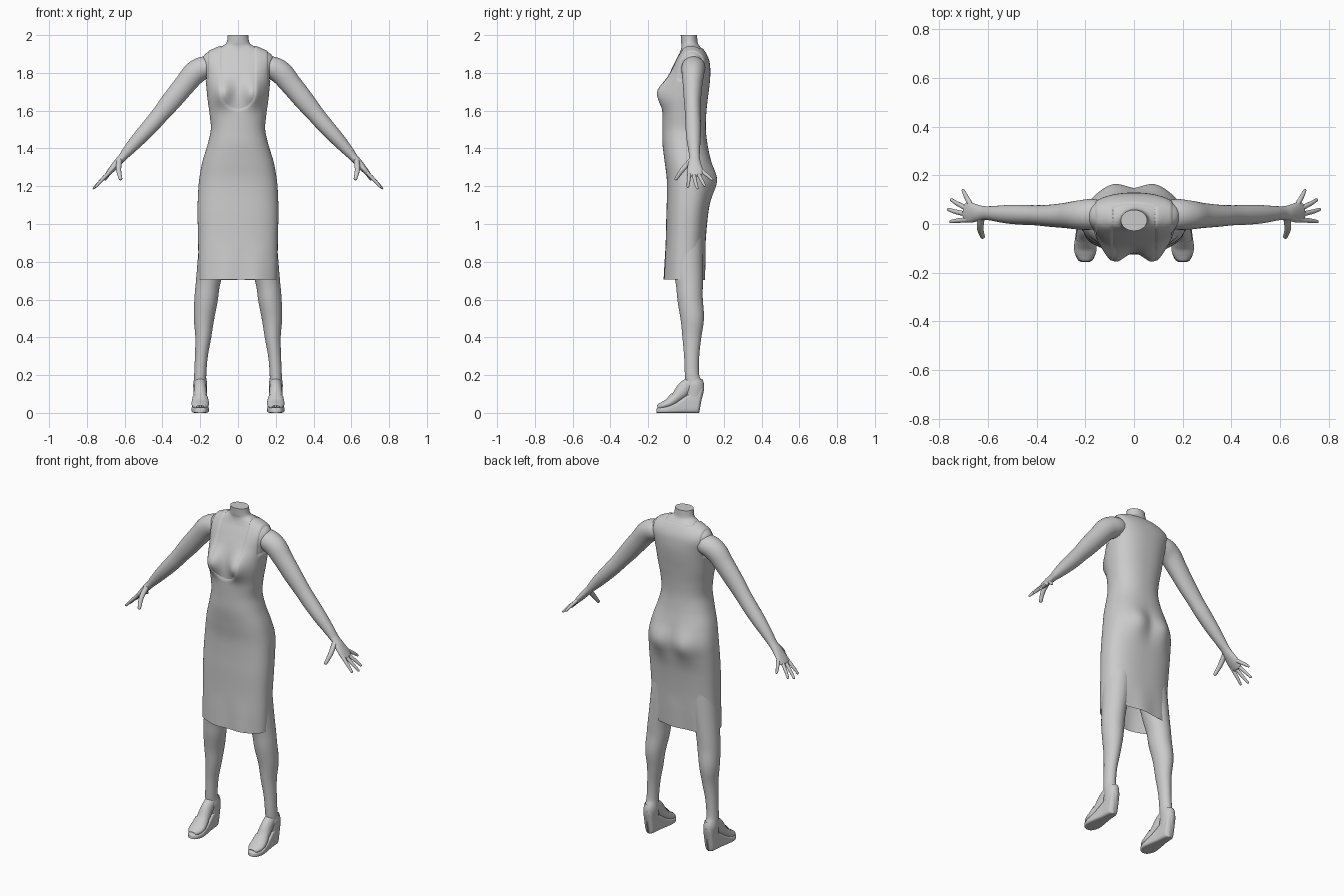
import bpy, bmesh, math
from mathutils import Vector


def spline(rows, sub):
    """Catmull-Rom interpolation of equal-length tuples."""
    out, n = [], len(rows)
    for i in range(n - 1):
        a, b, c, d = rows[max(i - 1, 0)], rows[i], rows[i + 1], rows[min(i + 2, n - 1)]
        for k in range(sub):
            t = k / sub
            out.append(tuple(0.5 * (2 * q + (r - p) * t + (2 * p - 5 * q + 4 * r - s) * t * t
                                    + (3 * q - p - 3 * r + s) * t ** 3)
                             for p, q, r, s in zip(a, b, c, d)))
    out.append(tuple(rows[-1]))
    return out


def superpoint(t, n):
    c, s = math.cos(t), math.sin(t)
    return (math.copysign(abs(c) ** (2 / n), c), math.copysign(abs(s) ** (2 / n), s))


def skin_rings(rings, cap_start, cap_end):
    bm = bmesh.new()
    vs = [[bm.verts.new(p) for p in ring] for ring in rings]
    m = len(rings[0])
    for a, b in zip(vs, vs[1:]):
        for j in range(m):
            k = (j + 1) % m
            bm.faces.new((a[j], a[k], b[k], b[j]))
    if cap_start:
        bm.faces.new(vs[0][::-1])
    if cap_end:
        bm.faces.new(vs[-1])
    bm.normal_update()
    return bm


def finish(name, bm, mirror=False):
    me = bpy.data.meshes.new(name)
    bm.to_mesh(me)
    bm.free()
    ob = bpy.data.objects.new(name, me)
    bpy.context.collection.objects.link(ob)
    if mirror:
        ob.modifiers.new("mirror", 'MIRROR')
    bpy.ops.object.select_all(action='DESELECT')
    ob.select_set(True)
    bpy.context.view_layer.objects.active = ob
    bpy.ops.object.shade_smooth_by_angle(angle=math.radians(50))
    return ob


def tube(name, rows, hint=(0, 1, 0), sub=6, sides=24, round_end=True, caps=(True, True)):
    """Mirrored limb along (x, y, z, radius along hint, other radius)."""
    rows = spline(rows, sub)
    pts = [Vector(r[:3]) for r in rows]
    rad = [r[3:] for r in rows]
    if round_end:
        T, (ra, rb) = (pts[-1] - pts[-2]).normalized(), rad[-1]
        end = pts[-1].copy()
        for a in (30, 55, 75, 87):
            f = math.radians(a)
            pts.append(end + T * min(ra, rb) * math.sin(f))
            rad.append((ra * math.cos(f), rb * math.cos(f)))
    rings = []
    for i, p in enumerate(pts):
        T = (pts[min(i + 1, len(pts) - 1)] - pts[max(i - 1, 0)]).normalized()
        u = Vector(hint)
        u = (u - T * u.dot(T)).normalized()
        v = T.cross(u)
        rings.append([p + u * rad[i][0] * math.cos(a) + v * rad[i][1] * math.sin(a)
                      for a in (2 * math.pi * j / sides for j in range(sides))])
    return finish(name, skin_rings(rings, *caps), True)


# Body sections: z, half width, front y, back y, squareness
BODY = [
    (0.705, .203, -.112, .092, 2.5), (0.80, .205, -.108, .096, 2.5), (0.92, .206, -.102, .100, 2.5),
    (1.05, .209, -.099, .112, 2.5), (1.15, .207, -.096, .127, 2.5), (1.24, .200, -.097, .138, 2.5),
    (1.33, .183, -.108, .126, 2.4), (1.42, .156, -.119, .109, 2.3), (1.50, .139, -.120, .100, 2.3),
    (1.58, .145, -.120, .102, 2.3), (1.66, .156, -.117, .110, 2.4), (1.74, .164, -.105, .120, 2.4),
    (1.80, .172, -.085, .124, 2.4), (1.85, .186, -.062, .121, 2.4), (1.88, .186, -.047, .113, 2.3),
    (1.905, .166, -.034, .100, 2.2), (1.928, .118, -.026, .084, 2.1), (1.945, .078, -.024, .070, 2),
    (1.962, .060, -.026, .062, 2), (2.0, .054, -.028, .058, 2)]


def body(zmin):
    rings, sides = [], 112
    for z, hw, yf, yb, n in spline(BODY, 8):
        if z < zmin:
            continue
        ring = []
        for j in range(sides):
            c, s = superpoint(2 * math.pi * j / sides, n)
            x, y = hw * c, (yf + yb) / 2 + (yb - yf) / 2 * s
            if s < 0:   # bust
                y -= .05 * min(1, -2 * s) * math.exp(-((abs(x) - .08) / .05) ** 2 - ((z - 1.695) / .068) ** 2)
            else:       # seat
                y += .026 * min(1, 2 * s) * math.exp(-((abs(x) - .085) / .065) ** 2 - ((z - 1.23) / .085) ** 2)
            # soft ripples towards the hem
            y += .004 * math.sin(38 * x + 1) * max(0, (0.9 - z) / .2) * abs(s)
            ring.append((x, y, z))
        rings.append(ring)
    return rings


# Torso and neck
finish("torso_and_neck", skin_rings(body(1.45), False, True))


# Dress: hugs the body, and dips under the skin at neckline and armholes
def dress_distance(p):
    x, y, z = abs(p.x), p.y, p.z
    if y < .03:
        neck = x - .087
        if z < 1.70:
            neck = (math.hypot(x / .087, (z - 1.70) / .09) - 1) * .088
    else:
        neck = max(x - .087, 1.93 - z)
    arm = max(.158 - x, 1.765 - z)
    return min(neck, arm)


bm = skin_rings(body(0), False, False)
shift = {v: max(-.004, min(.005, dress_distance(v.co) * .9)) for v in bm.verts}
moves = [(v, v.normal.copy() * d) for v, d in shift.items()]
for v, d in moves:
    v.co += d
buried = [f for f in bm.faces if all(shift[v] <= -.0039 for v in f.verts)]
bmesh.ops.delete(bm, geom=buried, context='FACES')
finish("dress", bm)

# Arms with palms
tube("arm", [
    (.09, .040, 1.825, .045, .040), (.165, .040, 1.830, .062, .058), (.225, .037, 1.803, .060, .062),
    (.280, .035, 1.740, .052, .057), (.350, .034, 1.655, .045, .053), (.410, .036, 1.582, .041, .046),
    (.460, .038, 1.523, .041, .043), (.520, .040, 1.457, .038, .038), (.575, .043, 1.396, .031, .030),
    (.612, .045, 1.353, .028, .022), (.642, .045, 1.320, .034, .020), (.672, .047, 1.285, .042, .016),
    (.692, .050, 1.262, .038, .012)], sides=32)

# Fingers and thumb: root, middle, tip
FINGERS = {
    "index_finger": ((.680, .018, 1.275), (.722, .014, 1.232), (.753, .010, 1.198)),
    "middle_finger": ((.685, .040, 1.270), (.732, .050, 1.222), (.763, .060, 1.190)),
    "ring_finger": ((.682, .062, 1.272), (.722, .082, 1.234), (.750, .099, 1.203)),
    "little_finger": ((.670, .078, 1.285), (.690, .113, 1.257), (.702, .138, 1.236)),
    "thumb": ((.628, .026, 1.335), (.632, -.018, 1.288), (.622, -.052, 1.240))}
for name, (a, b, c) in FINGERS.items():
    r = .015 if name == "thumb" else .0105
    hint = (1, 0, 0) if name == "thumb" else (0, 1, 0)
    tube(name, [a + (r, r), b + (r * .9, r * .85), c + (r * .65, r * .6)], hint, sides=14, sub=5)

# Legs
tube("leg", [
    (.112, .005, 1.00, .085, .085), (.140, .010, .80, .080, .074), (.160, .018, .68, .071, .064),
    (.169, .022, .60, .067, .062), (.180, .033, .50, .062, .054), (.184, .031, .40, .050, .042),
    (.194, .030, .30, .040, .034), (.200, .032, .20, .038, .032), (.200, .042, .15, .045, .034),
    (.200, .045, .11, .042, .032)], sides=32)

# Feet and toes
tube("foot", [
    (.2, .035, .170, .029, .030), (.2, -.008, .128, .033, .040), (.2, -.050, .083, .037, .030),
    (.2, -.090, .053, .040, .021), (.2, -.120, .040, .036, .013)], (1, 0, 0))
for i in range(5):
    x, back = .174 + .0125 * i, .010 * abs(i - 1.5) / 1.5
    tube(f"toe_{i + 1}", [(x, -.110, .042, .007, .008), (x, -.128 + back, .039, .007, .008),
                          (x, -.142 + back, .034, .006, .006)], (1, 0, 0), sub=3, sides=10)

# Wedge soles: y, top z, half width, backward lean
rings = []
for y, top, hw, lean in spline([
        (-.157, .020, .014, 0), (-.147, .027, .031, 0), (-.110, .032, .045, 0), (-.060, .050, .042, 0),
        (.000, .092, .034, .03), (.045, .128, .031, .14), (.062, .140, .026, .18), (.070, .143, .012, .18)], 5):
    ring = []
    for j in range(32):
        c, s = superpoint(2 * math.pi * j / 32, 5)
        z = top / 2 * (1 + c)
        ring.append((.2 + hw * s, y + lean * z, z))
    rings.append(ring)
finish("wedge_sole", skin_rings(rings, True, True), True)

# Shoe uppers: open-toed front and heel cup
tube("shoe_front", [
    (.2, -.055, .080, .041, .033), (.2, -.088, .053, .046, .027), (.2, -.118, .040, .044, .021),
    (.2, -.140, .032, .032, .017), (.2, -.150, .028, .021, .013)],
    (1, 0, 0), round_end=False, caps=(False, False))
tube("heel_cup", [
    (.2, .040, .085, .046, .033), (.2, .045, .125, .050, .036), (.2, .046, .150, .049, .037),
    (.2, .043, .172, .044, .034)], round_end=False, caps=(False, False))
